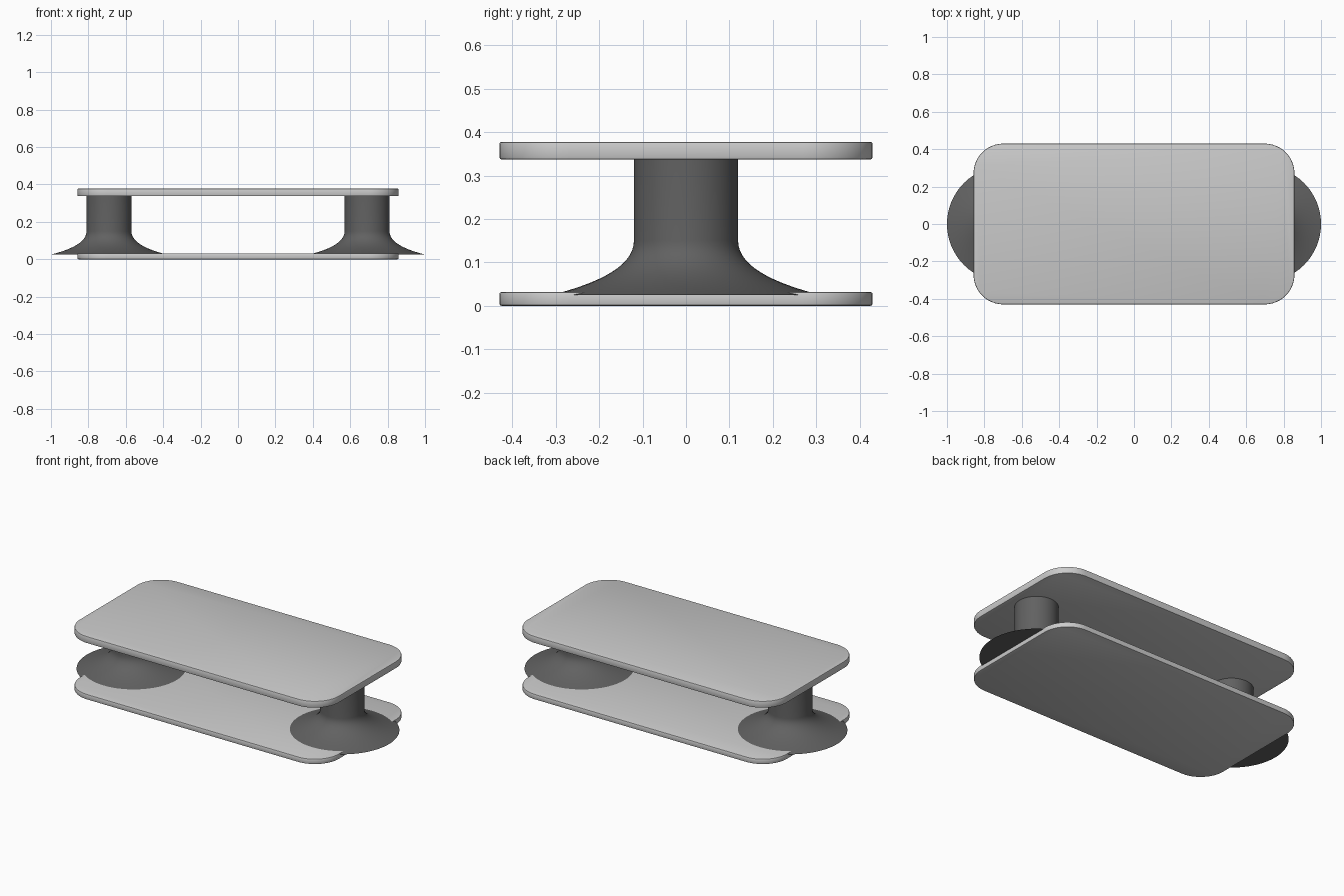
import bpy, bmesh
from math import sin, cos, pi, radians
from mathutils import Vector
from mathutils.geometry import interpolate_bezier

if "Cube" in bpy.data.objects:
    bpy.data.objects.remove(bpy.data.objects["Cube"])

HX, HY, R = 0.858, 0.43, 0.16


def finish(name, bm, mat=None):
    bmesh.ops.recalc_face_normals(bm, faces=bm.faces)
    me = bpy.data.meshes.new(name)
    bm.to_mesh(me)
    bm.free()
    ob = bpy.data.objects.new(name, me)
    bpy.context.collection.objects.link(ob)
    if mat:
        me.materials.append(mat)
    bpy.ops.object.select_all(action='DESELECT')
    ob.select_set(True)
    bpy.context.view_layer.objects.active = ob
    bpy.ops.object.shade_smooth_by_angle(angle=radians(35))
    return ob


def plate(name, z0, z1, seg=12):
    # Rounded rectangle extruded up, with softened rims
    bm = bmesh.new()
    verts = []
    for q, (sx, sy) in enumerate([(1, 1), (-1, 1), (-1, -1), (1, -1)]):
        for i in range(seg + 1):
            a = (q + i / seg) * pi / 2
            verts.append(bm.verts.new((sx * (HX - R) + R * cos(a),
                                       sy * (HY - R) + R * sin(a), z0)))
    face = bm.faces.new(verts)
    ext = bmesh.ops.extrude_face_region(bm, geom=[face], use_keep_orig=True)
    top = [v for v in ext['geom'] if isinstance(v, bmesh.types.BMVert)]
    bmesh.ops.translate(bm, verts=top, vec=(0, 0, z1 - z0))
    bmesh.ops.recalc_face_normals(bm, faces=bm.faces)
    rims = [e for e in bm.edges if abs(e.verts[0].co.z - e.verts[1].co.z) < 1e-6]
    bmesh.ops.bevel(bm, geom=rims, offset=0.005, segments=2,
                    profile=0.5, affect='EDGES')
    return finish(name, bm)


def pedestal(name, cx, mat, seg=64):
    # Straight column flaring into a trumpet foot, lathed around its axis
    flare = interpolate_bezier(Vector((0.12, 0.15, 0)), Vector((0.12, 0.085, 0)),
                               Vector((0.22, 0.048, 0)), Vector((0.31, 0.025, 0)), 17)
    profile = [(0.12, 0.338)] + [(p.x, p.y) for p in flare]
    bm = bmesh.new()
    rings = [[bm.verts.new((cx + r * cos(2 * pi * i / seg), r * sin(2 * pi * i / seg), z))
              for i in range(seg)] for r, z in profile]
    for a, b in zip(rings, rings[1:]):
        for i in range(seg):
            j = (i + 1) % seg
            bm.faces.new((a[i], a[j], b[j], b[i]))
    bm.faces.new(rings[0])
    bm.faces.new(rings[-1])
    return finish(name, bm, mat)


dark = bpy.data.materials.new("dark_grey")
dark.diffuse_color = (0.12, 0.12, 0.12, 1)
dark.use_nodes = True
dark.node_tree.nodes["Principled BSDF"].inputs["Base Color"].default_value = dark.diffuse_color

# Table top and lower shelf
plate("table_top", 0.337, 0.378)
plate("lower_shelf", 0.0, 0.032)

# Two pedestals
for side, s in (("left", -1), ("right", 1)):
    pedestal(side + "_pedestal", s * 0.69, dark)
